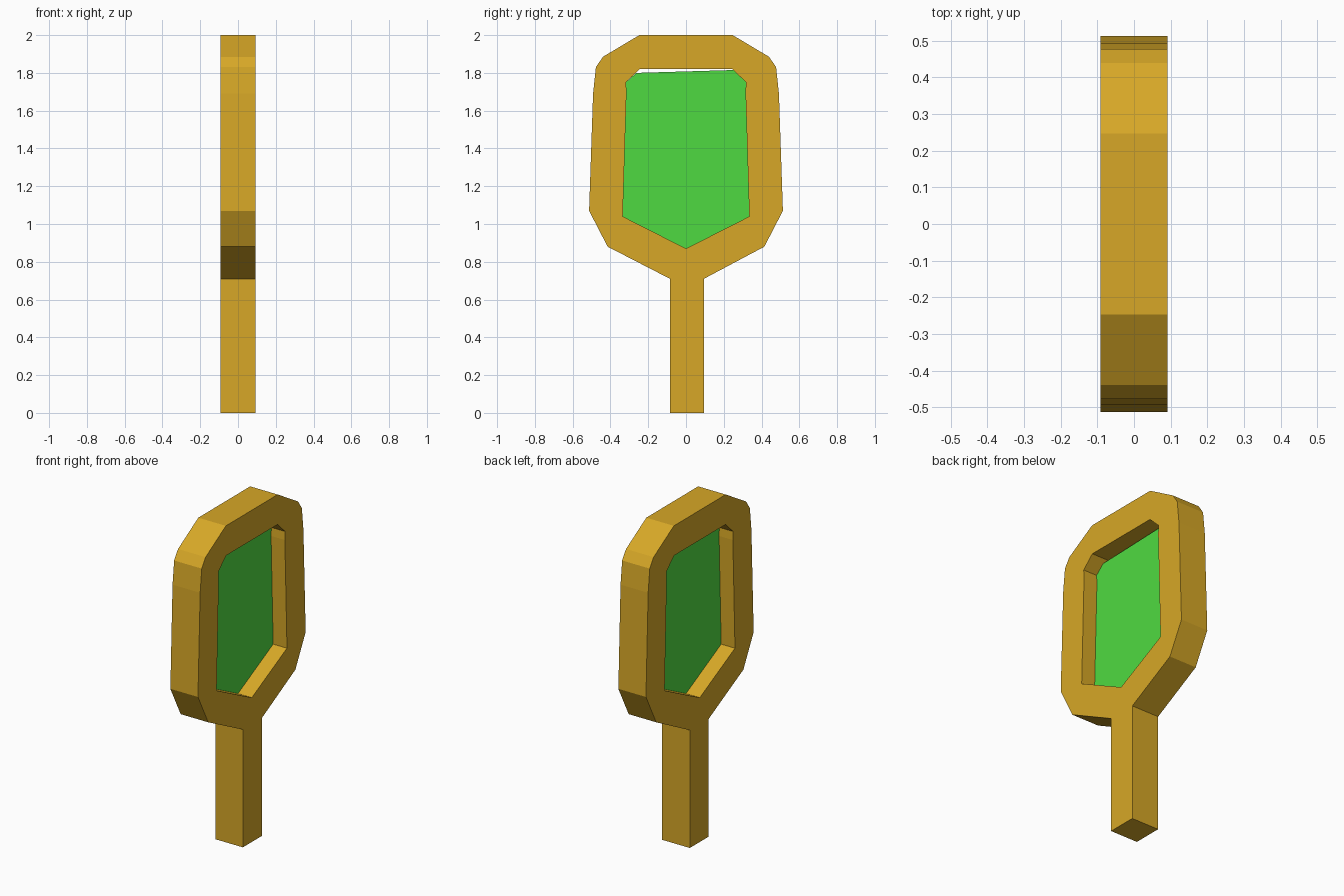
import bpy, bmesh

if "Cube" in bpy.data.objects:
    bpy.data.objects.remove(bpy.data.objects["Cube"])

def material(name, rgb):
    m = bpy.data.materials.new(name)
    m.diffuse_color = (*rgb, 1)
    m.use_nodes = True
    m.node_tree.nodes["Principled BSDF"].inputs["Base Color"].default_value = m.diffuse_color
    return m

gold = material("golden_yellow", (0.68, 0.39, 0.02))
green = material("bright_green", (0.078, 0.70, 0.052))

def flat_part(name, loops, mat, half=0.0):
    """Fill closed (y, z) loops, holes included, and extrude along x."""
    bm = bmesh.new()
    edges = []
    for pts in loops:
        vs = [bm.verts.new((-half, y, z)) for y, z in pts]
        edges += [bm.edges.new((vs[i - 1], vs[i])) for i in range(len(vs))]
    bmesh.ops.triangle_fill(bm, edges=edges, use_beauty=True, normal=(1, 0, 0))
    if half:
        ext = bmesh.ops.extrude_face_region(bm, geom=bm.faces[:], use_keep_orig=True)
        moved = [g for g in ext["geom"] if isinstance(g, bmesh.types.BMVert)]
        bmesh.ops.translate(bm, verts=moved, vec=(2 * half, 0, 0))
        bmesh.ops.recalc_face_normals(bm, faces=bm.faces[:])
    me = bpy.data.meshes.new(name)
    bm.to_mesh(me)
    bm.free()
    me.materials.append(mat)
    ob = bpy.data.objects.new(name, me)
    bpy.context.collection.objects.link(ob)
    return ob

# Head and handle silhouette: right half from the handle up, then mirrored
half_outer = [(0.415, 0.88), (0.513, 1.07), (0.492, 1.69),
              (0.477, 1.83), (0.44, 1.885), (0.247, 2.0)]
outer = ([(-0.085, 0), (0.095, 0), (0.095, 0.71)] + half_outer
         + [(-y, z) for y, z in reversed(half_outer)] + [(-0.085, 0.71)])

# Opening in the head
half_inner = [(0.335, 1.04), (0.315, 1.70), (0.318, 1.75), (0.245, 1.82)]
inner = [(0, 0.87)] + half_inner + [(-y, z) for y, z in reversed(half_inner)]
flat_part("frame_and_handle", [outer, inner], gold, 0.092)

# Thin panel across the middle of the opening, with a small gap at the top
panel = inner[:4] + [(0.25, 1.815), (-0.262, 1.80)] + inner[6:]
flat_part("panel", [panel], green)
